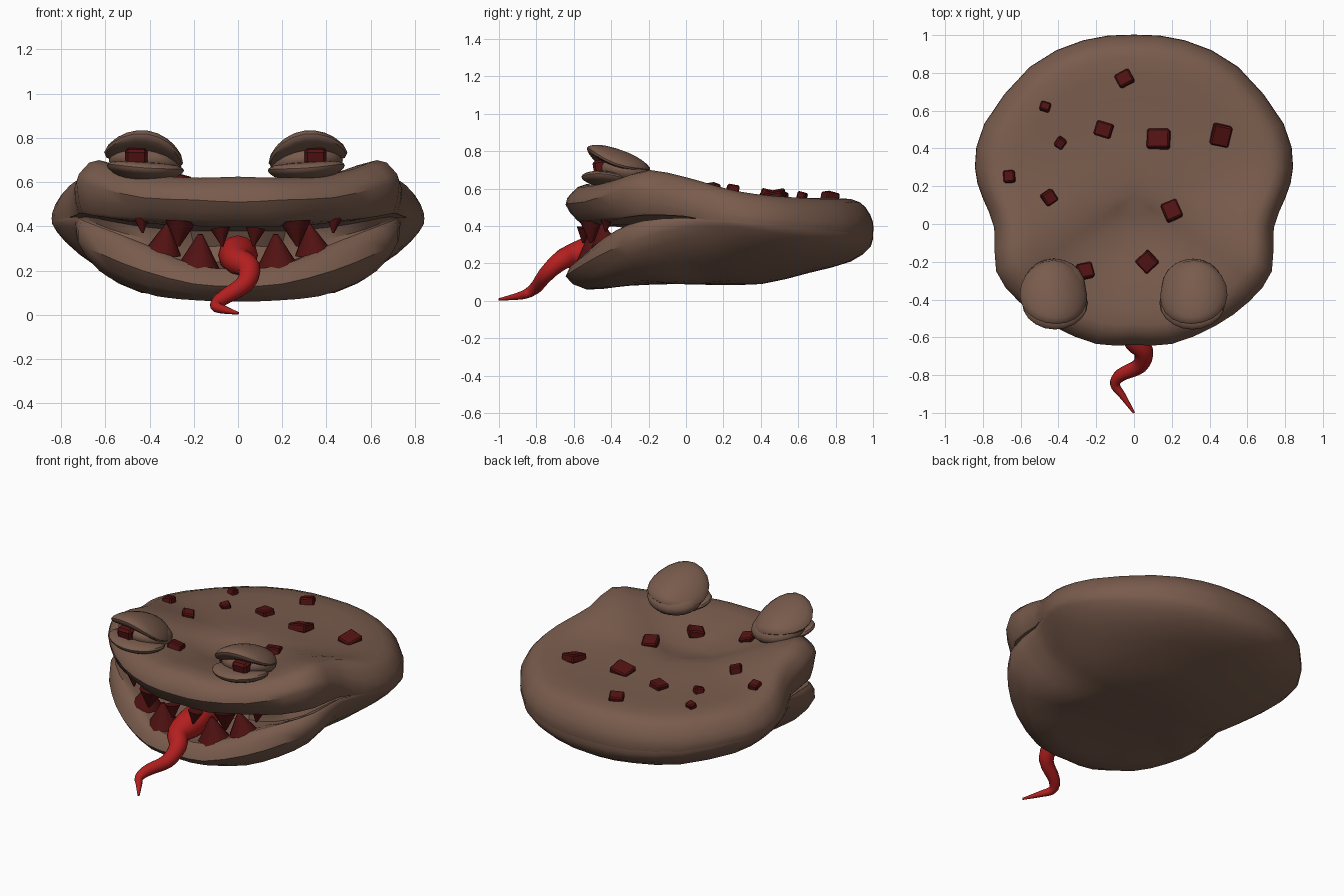
import bpy, bmesh, math, random
from mathutils import Vector, Euler
from mathutils.bvhtree import BVHTree

if "Cube" in bpy.data.objects:
    bpy.data.objects.remove(bpy.data.objects["Cube"])

random.seed(4)


def material(name, rgb):
    m = bpy.data.materials.new(name)
    m.diffuse_color = (*rgb, 1)
    m.use_nodes = True
    m.node_tree.nodes["Principled BSDF"].inputs["Base Color"].default_value = m.diffuse_color
    return m


SKIN = material("brown_skin", (0.19, 0.105, 0.073))
RED = material("tongue_red", (0.46, 0.014, 0.014))
DARK = material("dark_red", (0.085, 0.006, 0.006))


def add(name, bm, mat, smooth=True):
    bmesh.ops.recalc_face_normals(bm, faces=bm.faces[:])
    me = bpy.data.meshes.new(name)
    bm.to_mesh(me)
    bm.free()
    ob = bpy.data.objects.new(name, me)
    bpy.context.collection.objects.link(ob)
    me.materials.append(mat)
    if smooth:
        bpy.ops.object.select_all(action='DESELECT')
        ob.select_set(True)
        bpy.context.view_layer.objects.active = ob
        bpy.ops.object.shade_smooth_by_angle(angle=math.radians(35))
    return ob


def mix(a, b, t):
    return a + (b - a) * t


def spline(pts, sub, closed):
    """Catmull-Rom resampling of tuples of any length."""
    n, out = len(pts), []
    for i in range(n if closed else n - 1):
        q = [pts[(i + k) % n] if closed else pts[min(max(i + k, 0), n - 1)] for k in (-1, 0, 1, 2)]
        for s in range(sub):
            t = s / sub
            out.append(tuple(0.5 * (2 * b + (c - a) * t + (2 * a - 5 * b + 4 * c - d) * t * t
                                    + (3 * b - a - 3 * c + d) * t ** 3) for a, b, c, d in zip(*q)))
    return out if closed else out + [tuple(pts[-1])]


# Head: outline stations, front to back
# x, y, z of: top rim, upper bulge, upper lip, lower lip, lower bulge, underside
half = [
    (0.00, -0.64, .625, .51, .43, .21, .13, .06, .08),
    (0.20, -0.635, .62, .52, .43, .22, .14, .065, .08),
    (0.43, -0.54, .63, .53, .44, .30, .20, .085, .085),
    (0.61, -0.41, .66, .57, .45, .37, .27, .14, .10),
    (0.73, -0.25, .70, .60, .47, .42, .33, .20, .10),
    (0.74, -0.02, .66, .54, .46, .44, .39, .25, .11),
    (0.80, 0.14, .62, .49, .43, .43, .40, .27, .13),
    (0.84, 0.30, .585, .46, .42, .42, .39, .28, .14),
    (0.79, 0.53, .56, .44, .40, .40, .36, .26, .15),
    (0.55, 0.83, .545, .42, .37, .37, .32, .23, .15),
    (0.27, 0.97, .545, .42, .36, .36, .30, .22, .15),
    (0.00, 1.00, .545, .42, .36, .36, .29, .21, .15),
]
stations = half + [(-s[0], *s[1:]) for s in half[-2:0:-1]]
CY = 0.15
bm = bmesh.new()
rings = []
for x, y, zt, zm, zu, zl, zlo, z85, z60 in spline(stations, 2, True):
    op = min(1, max(0, (zu - zl) / 0.13))          # how far the mouth is open here
    lip, inner, deep = 1 - .08 * op, 1 - .17 * op, 1 - .5 * op
    prof = [(0, .555), (.3, mix(.555, zt, .15)), (.6, mix(.555, zt, .6)), (.86, zt),
            (.955, mix(zt, zm, .38)), (1, zm), (lip, zu), (inner, zu - .03 * op),
            (deep, mix(mix(zu, zl, .3), .38, op)), (deep, mix(mix(zu, zl, .7), .24, op)),
            (inner, zl - .01 * op), (lip, zl), (mix(.985, 1, op), zlo), (.86, z85), (.6, z60),
            (.3, .09), (0, .085)]
    ring = []
    for i, (f, z) in enumerate(spline(prof, 2, False)):
        px, py = f * x, CY + f * (y - CY)
        if i < 9:                                   # shallow dip in the brow
            z -= .035 * math.exp(-(px / .27) ** 2 - ((py + .05) / .16) ** 2)
            z += .02 * math.exp(-(px / .4) ** 2 - ((py - .2) / .14) ** 2)
        ring.append((px, py, z))
    rings.append(ring)
top = bm.verts.new(rings[0][0])
bot = bm.verts.new(rings[0][-1])
grid = [[bm.verts.new(p) for p in r[1:-1]] for r in rings]
for a, b in zip(grid, grid[1:] + grid[:1]):
    bm.faces.new((top, a[0], b[0]))
    bm.faces.new((bot, b[-1], a[-1]))
    for k in range(len(a) - 1):
        bm.faces.new((a[k], a[k + 1], b[k + 1], b[k]))
bmesh.ops.remove_doubles(bm, verts=bm.verts[:], dist=.004)
bmesh.ops.recalc_face_normals(bm, faces=bm.faces[:])
tree = BVHTree.FromBMesh(bm)
add("head", bm, SKIN)


def ellipsoid(name, loc, size, rot, bend=0):
    """Flattened ball; bend lifts (+) or drops (-) its left and right ends."""
    b = bmesh.new()
    bmesh.ops.create_uvsphere(b, u_segments=20, v_segments=12, radius=1)
    for v in b.verts:
        e = v.co.x ** 2
        v.co = Vector((v.co.x * size[0], v.co.y * size[1], v.co.z * size[2] + bend * e))
    bmesh.ops.rotate(b, matrix=Euler(rot).to_matrix(), verts=b.verts)
    bmesh.ops.translate(b, vec=loc, verts=b.verts)
    return add(name, b, SKIN)


def block(name, loc, size, rot):
    b = bmesh.new()
    bmesh.ops.create_cube(b, size=1)
    bmesh.ops.scale(b, vec=size, verts=b.verts)
    bmesh.ops.bevel(b, geom=b.edges[:], offset=min(size) * .15, segments=1, affect='EDGES')
    bmesh.ops.rotate(b, matrix=Euler(rot).to_matrix(), verts=b.verts)
    bmesh.ops.translate(b, vec=loc, verts=b.verts)
    return add(name, b, DARK, False)


# Eyes: arched upper lid, cupped lower lid, a socket and a square pupil each
R = math.radians
for side, cx, tag in ((-1, -.42, "left"), (1, .31, "right")):
    ellipsoid(f"{tag}_upper_lid", (cx, -.36, .757), (.18, .18, .05),
              (R(-20), R(-8 * side), 0), -.05)
    ellipsoid(f"{tag}_lower_lid", (cx, -.42, .645), (.175, .14, .042), (R(-8), R(-4 * side), 0), .02)
    ellipsoid(f"{tag}_eye_socket", (cx, -.33, .685), (.165, .15, .075), (R(-12), R(-6 * side), 0))
    block(f"{tag}_pupil", (cx + .04 * side, -.45, .71), (.10, .09, .09), (R(10), 0, 0))


# Teeth: cones from base point to tip
def tooth(name, base, tip, r):
    b = bmesh.new()
    d = Vector(tip) - Vector(base)
    bmesh.ops.create_cone(b, cap_ends=True, segments=12, radius1=r, radius2=r * .1, depth=d.length)
    bmesh.ops.rotate(b, matrix=d.to_track_quat('Z', 'Y').to_matrix(), verts=b.verts)
    bmesh.ops.translate(b, vec=Vector(base) + d / 2, verts=b.verts)
    add(name, b, DARK)


for s in (-1, 1):
    tooth("lower_front_tooth", (s * .18, -.49, .20), (s * .17, -.51, .365), .105)
    tooth("lower_side_tooth", (s * .34, -.43, .28), (s * .32, -.45, .41), .085)
    tooth("upper_front_tooth", (s * .08, -.54, .39), (s * .07, -.55, .31), .045)
    tooth("upper_side_tooth", (s * .26, -.50, .42), (s * .27, -.51, .31), .07)
    tooth("upper_corner_tooth", (s * .44, -.42, .46), (s * .43, -.43, .37), .045)

# Tongue: tapered winding tube
path = [(0, -.25, .27, .07), (0, -.45, .27, .09), (.0, -.60, .245, .065), (.05, -.675, .21, .052),
        (.03, -.75, .14, .042), (-.07, -.80, .075, .034), (-.10, -.85, .04, .026),
        (-.06, -.91, .023, .018), (0, -1.0, .008, .006)]
pts = spline(path, 4, False)
bm = bmesh.new()
loops = []
for i, (x, y, z, r) in enumerate(pts):
    d = Vector(pts[min(i + 1, len(pts) - 1)][:3]) - Vector(pts[max(i - 1, 0)][:3])
    u = d.cross(Vector((0, 0, 1))).normalized()
    v = u.cross(d).normalized()
    loops.append([bm.verts.new(Vector((x, y, z)) + r * (math.cos(a) * u + math.sin(a) * v))
                  for a in (k * math.tau / 12 for k in range(12))])
for a, b in zip(loops, loops[1:]):
    for k in range(12):
        bm.faces.new((a[k], a[(k + 1) % 12], b[(k + 1) % 12], b[k]))
bm.faces.new(loops[0])
bm.faces.new(loops[-1])
add("tongue", bm, RED)

# Skin shards: small blocks (x, y, size, turn) resting on the head top
shards = [(-.05, .77, .085, .5), (-.47, .62, .055, -.3), (-.39, .43, .05, -.6), (-.16, .50, .09, -.3),
          (.13, .45, .12, 0), (.46, .47, .10, -.2), (-.66, .25, .06, .1), (-.45, .14, .07, .6),
          (.20, .07, .09, .4), (.07, -.20, .09, .75), (-.26, -.25, .085, .2)]
for x, y, s, turn in shards:
    hit = tree.ray_cast(Vector((x, y, 2)), Vector((0, 0, -1)))[0]
    block("skin_shard", (x, y, hit.z + .006), (s, s * random.uniform(.8, 1.15), .05),
          (random.uniform(-.3, .3), random.uniform(-.3, .3), turn))
